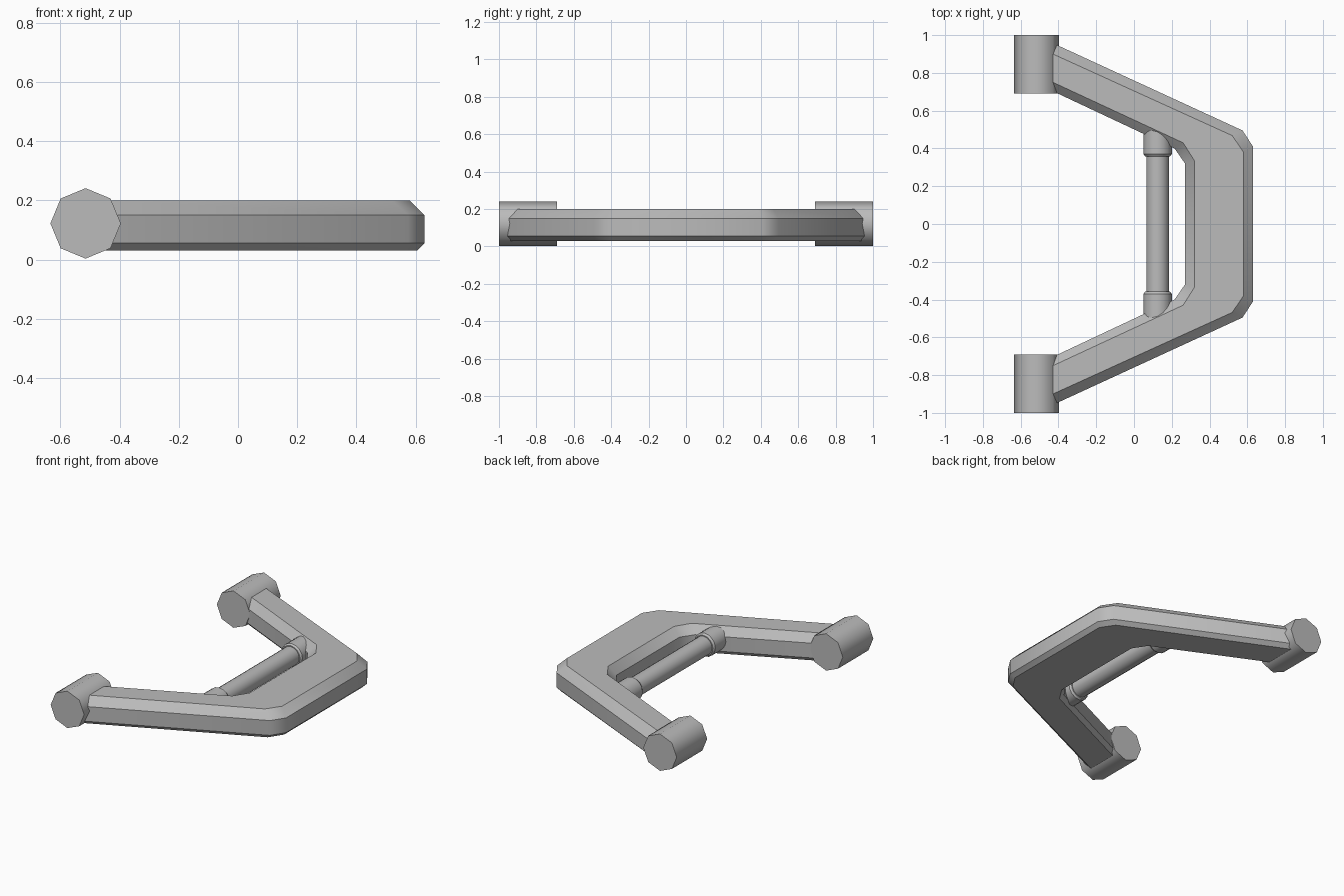
import bpy, bmesh, math
from mathutils import Matrix, Vector

cube = bpy.data.objects.get("Cube")
if cube:
    bpy.data.objects.remove(cube, do_unlink=True)

grey = bpy.data.materials.new("plain grey")
grey.use_nodes = True
COLOUR = (0.5, 0.5, 0.5, 1)
grey.diffuse_color = COLOUR
grey.node_tree.nodes["Principled BSDF"].inputs["Base Color"].default_value = COLOUR


def finish(name, bm, angle):
    """Turn a bmesh into a shaded, coloured object."""
    bmesh.ops.recalc_face_normals(bm, faces=bm.faces)
    mesh = bpy.data.meshes.new(name)
    bm.to_mesh(mesh)
    bm.free()
    mesh.materials.append(grey)
    obj = bpy.data.objects.new(name, mesh)
    bpy.context.collection.objects.link(obj)
    bpy.ops.object.select_all(action='DESELECT')
    obj.select_set(True)
    bpy.context.view_layer.objects.active = obj
    bpy.ops.object.shade_smooth_by_angle(angle=math.radians(angle))
    return obj


def lathe_along_y(name, x, z, rings, sides, angle, turn=0.0):
    """Closed round part along y from (y, radius) rings."""
    bm = bmesh.new()
    loops = []
    for y, r in rings:
        loop = []
        for i in range(sides):
            a = 2 * math.pi * i / sides + turn
            loop.append(bm.verts.new((x + r * math.cos(a), y, z + r * math.sin(a))))
        loops.append(loop)
    bridge(bm, loops)
    return finish(name, bm, angle)


def bridge(bm, loops):
    """Skin consecutive loops and cap both ends."""
    n = len(loops[0])
    for a, b in zip(loops, loops[1:]):
        for i in range(n):
            j = (i + 1) % n
            bm.faces.new((a[i], a[j], b[j], b[i]))
    bm.faces.new(loops[0])
    bm.faces.new(loops[-1])


# Chamfered A-shaped arm: outer side, outer top, inner top, inner side per station
stations = [
    [(-0.5, 0.99), (-0.5, 0.932), (-0.5, 0.783), (-0.5, 0.736)],
    [(0.575, 0.495), (0.52, 0.468), (0.26, 0.43), (0.215, 0.40)],
    [(0.63, 0.41), (0.58, 0.38), (0.32, 0.335), (0.27, 0.32)],
]
mirrored = [[(x, -y) for x, y in s] for s in reversed(stations)]
bm = bmesh.new()
loops = []
for station in stations + mirrored:
    outer, outer_top, inner_top, inner = [Vector(p) for p in station]
    section = [
        (outer, 0.055), (outer, 0.15), (outer_top, 0.2),
        (inner_top, 0.2), (inner, 0.15), (inner, 0.055),
        (inner.lerp(inner_top, 0.5), 0.03), (outer.lerp(outer_top, 0.5), 0.03),
    ]
    loops.append([bm.verts.new((p.x, p.y, z)) for p, z in section])
bridge(bm, loops)
finish("control_arm", bm, 40)

# Pivot bushings and brace collars at both ends
for side, s in (("back", 1), ("front", -1)):
    lathe_along_y(side + "_bushing", -0.515, 0.122,
                  [(s * 0.69, 0.119), (s * 1.0, 0.119)], 8, 50)
    lathe_along_y(side + "_collar", 0.125, 0.12,
                  [(s * 0.358, 0.066), (s * 0.37, 0.075), (s * 0.51, 0.075)], 16, 35)

# Cross brace
lathe_along_y("cross_brace", 0.125, 0.12, [(-0.4, 0.06), (0.4, 0.06)], 16, 35)
